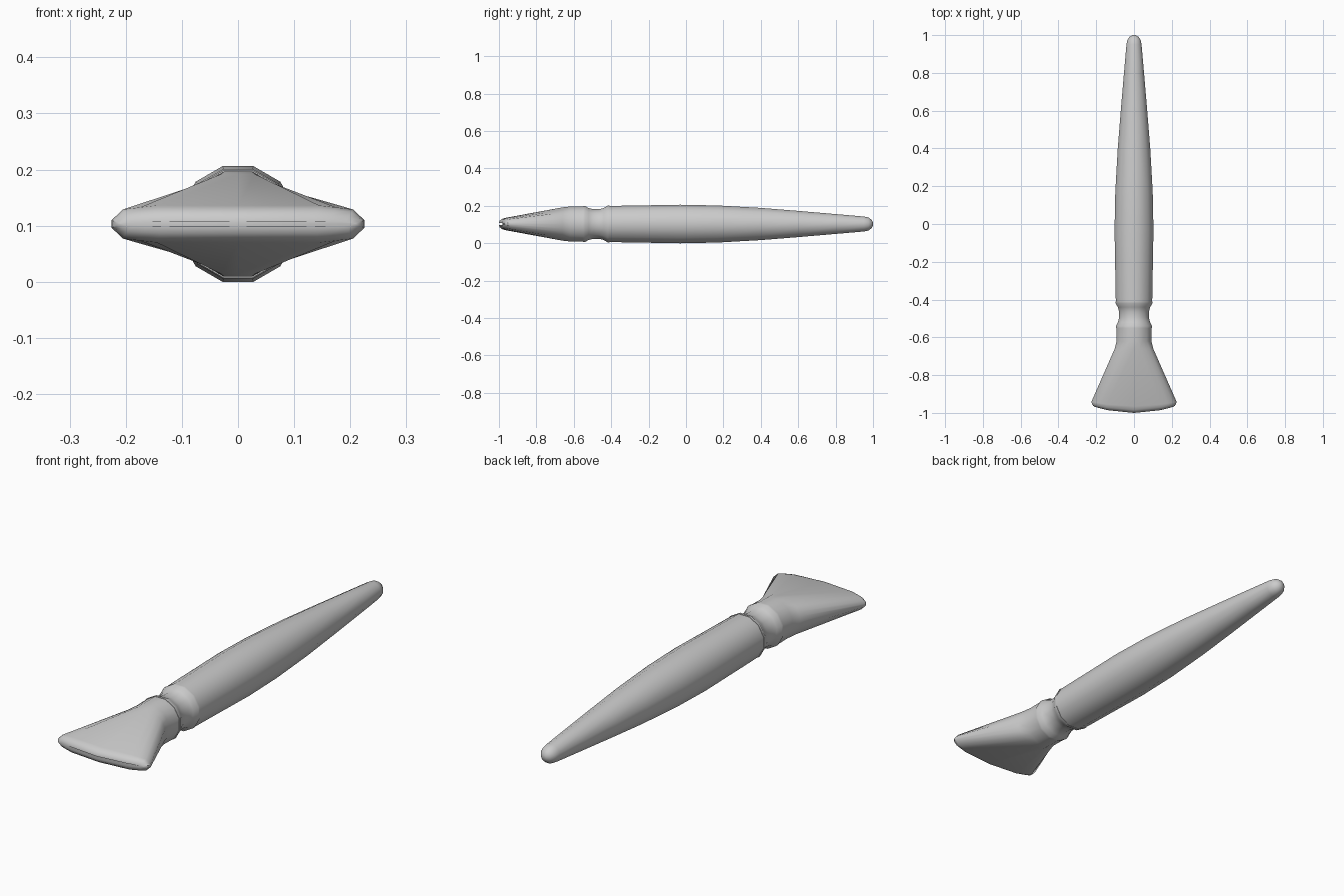
import bpy, bmesh, math

if "Cube" in bpy.data.objects:
    bpy.data.objects.remove(bpy.data.objects["Cube"])

CZ = 0.103   # height of the long axis
N = 12


def loft(name, rings, smooth=35):
    """Skin a list of closed rings (lists of xyz) and cap both ends."""
    bm = bmesh.new()
    vs = [[bm.verts.new(p) for p in r] for r in rings]
    for a, b in zip(vs, vs[1:]):
        n = len(a)
        for i in range(n):
            bm.faces.new((a[i], a[(i + 1) % n], b[(i + 1) % n], b[i]))
    bm.faces.new(vs[0])
    bm.faces.new(vs[-1])
    bmesh.ops.recalc_face_normals(bm, faces=bm.faces)
    me = bpy.data.meshes.new(name)
    bm.to_mesh(me)
    bm.free()
    ob = bpy.data.objects.new(name, me)
    bpy.context.collection.objects.link(ob)
    bpy.ops.object.select_all(action='DESELECT')
    ob.select_set(True)
    bpy.context.view_layer.objects.active = ob
    bpy.ops.object.shade_smooth_by_angle(angle=math.radians(smooth))
    return ob


def turned(name, profile):
    """Twelve-sided turned part along y from (y, flat-to-centre radius) pairs."""
    k = 1 / math.cos(math.pi / N)
    angles = [math.pi / N + i * math.tau / N for i in range(N)]
    return loft(name, [[(r * k * math.cos(a), y, CZ + r * k * math.sin(a))
                        for a in angles] for y, r in profile])


# Handle: slight belly, long taper, rounded tip
turned("handle", [(-0.415, 0.075), (-0.415, 0.096), (-0.38, 0.097), (-0.2, 0.100),
                  (-0.03, 0.103), (0.17, 0.099), (0.4, 0.086), (0.6, 0.070),
                  (0.8, 0.053), (0.95, 0.040), (0.975, 0.035), (0.992, 0.023),
                  (1.0, 0.008)])

# Waisted neck
turned("neck", [(-0.55, 0.06), (-0.55, 0.096), (-0.54, 0.096), (-0.52, 0.085),
                (-0.495, 0.079), (-0.465, 0.079), (-0.44, 0.085), (-0.42, 0.098),
                (-0.41, 0.098), (-0.41, 0.06)])


# Brush head: round section blending into a wide flat one
def section(quadrant, y, bulge, zscale=1.0, xscale=1.0):
    q = [(x * xscale, z * zscale) for x, z in quadrant]
    pts = q + [(-x, z) for x, z in q[::-1]]
    pts += [(-x, -z) for x, z in pts]
    ring = []
    for i, (x, z) in enumerate(pts):
        x2, z2 = pts[(i + 1) % len(pts)]
        for px, pz in ((x, z), ((x + x2) / 2, (z + z2) / 2)):
            ring.append((px, y - bulge * (1 - (px / 0.225) ** 2), CZ + pz))
    return ring


R = 0.094 / math.cos(math.pi / N)
ROUND = [(R * math.cos(math.radians(a)), R * math.sin(math.radians(a)))
         for a in (15, 45, 75)]
SHOULDER = [(0.102, 0.024), (0.083, 0.061), (0.03, 0.089)]
FLAT = [(0.225, 0.007), (0.205, 0.026), (0.145, 0.033)]

loft("brush_head", [
    section(ROUND, -0.545, 0),
    section(ROUND, -0.62, 0, 0.995, 0.98),
    section(SHOULDER, -0.66, 0),
    section(FLAT, -0.94, 0.025),
    section(FLAT, -0.952, 0.032, 0.82, 0.99),
    section(FLAT, -0.96, 0.037, 0.5, 0.96),
    section(FLAT, -0.962, 0.038, 0.15, 0.93),
])
